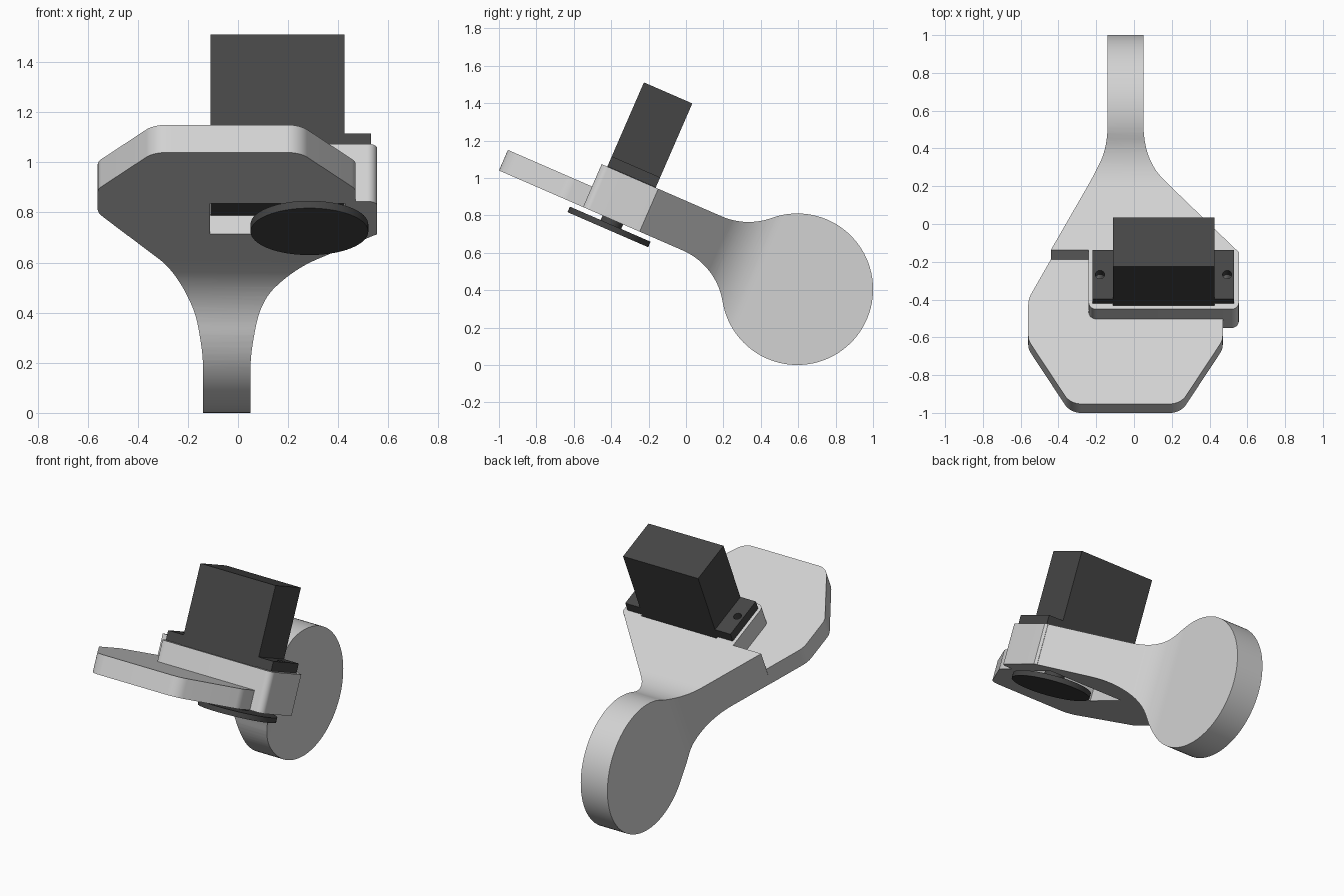
import bpy, bmesh, math
from mathutils import Matrix, Vector

cube = bpy.data.objects.get("Cube")
if cube:
    bpy.data.objects.remove(cube, do_unlink=True)


def material(name, c):
    m = bpy.data.materials.new(name)
    m.use_nodes = True
    col = (c, c, c, 1)
    m.diffuse_color = col
    m.node_tree.nodes["Principled BSDF"].inputs["Base Color"].default_value = col
    return m


GREY = material("light grey plastic", 0.65)
BLACK = material("dark plastic", 0.06)

# Tilted working frame: x across, v back along the plate, w up out of the plate
TILT = Matrix.Translation((0, -1, 1.04)) @ Matrix.Rotation(math.radians(-23.5), 4, 'X')


def arc(cx, cy, r, a0, a1, n):
    """Points on an arc, angles in radians."""
    return [(cx + r * math.cos(a0 + (a1 - a0) * i / n),
             cy + r * math.sin(a0 + (a1 - a0) * i / n)) for i in range(n + 1)]


def rounded(corners, n=12):
    """Polygon from (x, y, radius) corners, each rounded by a tangent arc."""
    out = []
    for i, (x, y, r) in enumerate(corners):
        p = Vector((x, y))
        if r == 0:
            out.append((x, y))
            continue
        a = (Vector(corners[i - 1][:2]) - p).normalized()
        b = (Vector(corners[(i + 1) % len(corners)][:2]) - p).normalized()
        half = a.angle(b) / 2
        c = p + (a + b).normalized() * (r / math.sin(half))
        s = p + a * (r / math.tan(half)) - c
        e = p + b * (r / math.tan(half)) - c
        a0 = math.atan2(s.y, s.x)
        turn = (math.atan2(e.y, e.x) - a0 + math.pi) % (2 * math.pi) - math.pi
        out += arc(c.x, c.y, r, a0, a0 + turn, n)
    return out


def prism(name, pts, lo, hi, mat, across=False):
    """Extrude a profile along w, or along x when across is set."""
    def place(p, h):
        return TILT @ Vector((h, p[0], p[1]) if across else (p[0], p[1], h))
    bm = bmesh.new()
    low = [bm.verts.new(place(p, lo)) for p in pts]
    top = [bm.verts.new(place(p, hi)) for p in pts]
    bm.faces.new(low)
    bm.faces.new(top)
    for i in range(len(pts)):
        j = (i + 1) % len(pts)
        bm.faces.new((low[i], low[j], top[j], top[i]))
    bmesh.ops.recalc_face_normals(bm, faces=bm.faces)
    mesh = bpy.data.meshes.new(name)
    bm.to_mesh(mesh)
    bm.free()
    mesh.materials.append(mat)
    ob = bpy.data.objects.new(name, mesh)
    bpy.context.collection.objects.link(ob)
    return ob


def box(name, x0, x1, v0, v1, w0, w1, mat):
    return prism(name, [(x0, v0), (x1, v0), (x1, v1), (x0, v1)], w0, w1, mat)


def disc(name, x, v, r, w0, w1, mat, n=64):
    return prism(name, arc(x, v, r, 0, 2 * math.pi, n)[:-1], w0, w1, mat)


def combine(ob, tool, op):
    """Apply a boolean and throw the tool away."""
    tool.hide_render = True
    bpy.context.view_layer.objects.active = ob
    mod = ob.modifiers.new("cut", 'BOOLEAN')
    mod.operation, mod.solver, mod.object = op, 'EXACT', tool
    bpy.ops.object.modifier_apply(modifier=mod.name)
    bpy.data.objects.remove(tool, do_unlink=True)


# Handle: side profile of arm blending into the round grip
CV, CW, R, F, T = 1.716, 0.054, 0.405, 0.362, 0.25
lo_a = math.asin((CW + F) / (R + F))
hi_a = math.asin((T + F - CW) / (R + F))
profile = [(0.7, 0.0)]
profile += arc(CV - (R + F) * math.cos(lo_a), -F, F, math.pi / 2, lo_a, 16)
profile += arc(CV, CW, R, math.pi + lo_a, 3 * math.pi - hi_a, 72)[1:]
profile += arc(CV - (R + F) * math.cos(hi_a), T + F, F, -hi_a, -math.pi / 2, 16)[1:]
profile += [(0.7, T)]
handle = prism("handle", profile, -0.9, 0.9, GREY, across=True)

# Plan outline narrowing from the mount to the grip thickness
plan = rounded([(-0.44, 0.832, 0), (0.542, 0.832, 0), (0.05, 1.35, F), (0.05, 2.4, 0),
                (-0.14, 2.4, 0), (-0.14, 1.40, F)], 16)
combine(handle, prism("handle_outline", plan, -1, 1, GREY), 'INTERSECT')

# Thin front plate with clipped corners
plate = prism("front_plate", rounded([
    (-0.337, 0, 0.1), (0.247, 0, 0.1), (0.47, 0.368, 0.1), (0.47, 0.834, 0),
    (-0.44, 0.834, 0), (-0.56, 0.605, 0.15), (-0.56, 0.368, 0.1)]), 0, 0.12, GREY)

# Raised motor mount
mount = prism("motor_mount", rounded([
    (-0.24, 0.49, 0.04), (0.555, 0.49, 0.04), (0.555, 0.82, 0), (0.542, 0.834, 0),
    (-0.24, 0.834, 0)]), 0, T, GREY)

# Window for the motor through plate and mount
for part in (plate, mount):
    combine(part, box("window_cutter", -0.112, 0.427, 0.512, 0.816, -0.2, 0.5, GREY), 'DIFFERENCE')

# Motor body, mounting flange, shaft and round horn
MID = 0.664
motor = box("motor_body", -0.11, 0.425, 0.523, 0.805, 0.076, 0.741, BLACK)
flange = box("motor_flange", -0.22, 0.53, 0.523, 0.805, 0.251, 0.31, BLACK)
shaft = disc("motor_shaft", 0.285, MID, 0.06, -0.03, 0.08, BLACK, 32)
horn = disc("round_horn", 0.285, 0.66, 0.235, -0.058, -0.026, BLACK)

# Screw holes at both ends of the flange
for x in (-0.18, 0.493):
    for part in (flange, mount):
        combine(part, disc("screw_cutter", x, MID, 0.024, 0.1, 0.4, GREY, 24), 'DIFFERENCE')

# Smooth the round surfaces, keep the edges crisp
bpy.ops.object.select_all(action='DESELECT')
for ob in (handle, plate, mount, motor, flange, shaft, horn):
    ob.select_set(True)
    bpy.context.view_layer.objects.active = ob
bpy.ops.object.shade_smooth_by_angle(angle=math.radians(30))
